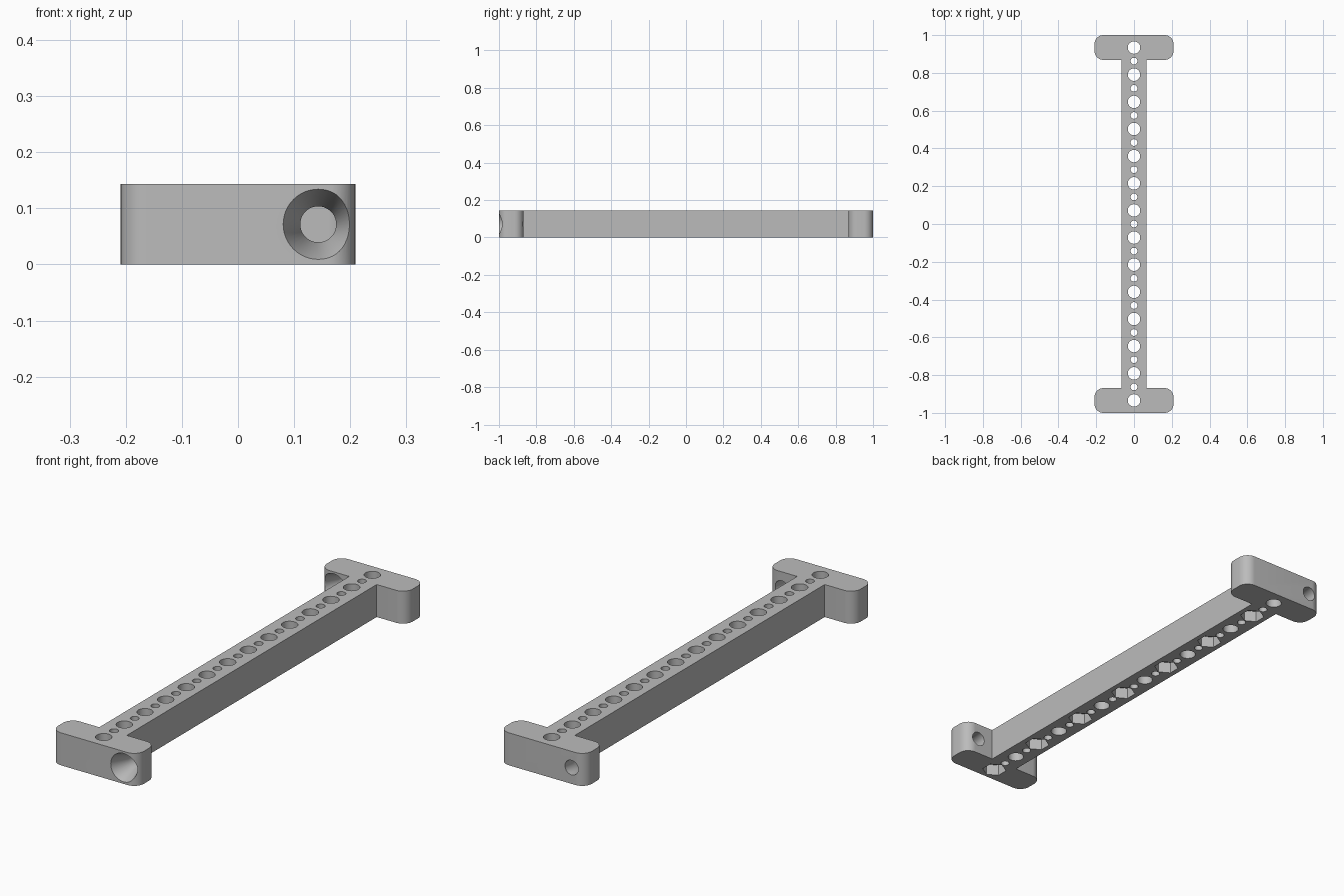
import bpy, bmesh
from math import sin, cos, pi, radians
from mathutils import Matrix, Vector

cube = bpy.data.objects.get("Cube")
if cube:
    bpy.data.objects.remove(cube, do_unlink=True)

HEIGHT = 0.143
END_X, BAR_X = 0.209, 0.067      # half widths of end blocks and bar
INNER_Y = 0.869                  # inner face of the end blocks
CORNER = 0.047
PITCH = 0.1437
HOLES = 14
SCREW_X = 0.143

grey = bpy.data.materials.new("plain_grey")
grey.use_nodes = True
colour = (0.5, 0.5, 0.5, 1)
grey.diffuse_color = colour
grey.node_tree.nodes["Principled BSDF"].inputs["Base Color"].default_value = colour


def make_object(name, bm):
    bmesh.ops.recalc_face_normals(bm, faces=bm.faces)
    mesh = bpy.data.meshes.new(name)
    bm.to_mesh(mesh)
    bm.free()
    mesh.materials.append(grey)
    obj = bpy.data.objects.new(name, mesh)
    bpy.context.collection.objects.link(obj)
    return obj


def add_lathe(bm, rings, sides, matrix, turn=0.0):
    """Closed solid through (radius, height) rings along local z."""
    loops = []
    for r, z in rings:
        angles = [turn + 2 * pi * i / sides for i in range(sides)]
        loops.append([bm.verts.new(matrix @ Vector((r * cos(a), r * sin(a), z)))
                      for a in angles])
    for low, high in zip(loops, loops[1:]):
        for i in range(sides):
            j = (i + 1) % sides
            bm.faces.new((low[i], low[j], high[j], high[i]))
    bm.faces.new(loops[0])
    bm.faces.new(loops[-1])


def arc(cx, cy, start):
    """Quarter round corner, anticlockwise from the start angle."""
    steps = 10
    return [(cx + CORNER * cos(start + pi / 2 * i / steps),
             cy + CORNER * sin(start + pi / 2 * i / steps)) for i in range(steps + 1)]


# Bar with an end block at each end: one quarter-turn outline, repeated by half turn
cx = END_X - CORNER
half = [(BAR_X, INNER_Y)]
half += arc(cx, INNER_Y + CORNER, -pi / 2)
half += arc(cx, 1 - CORNER, 0)
half += arc(-cx, 1 - CORNER, pi / 2)
half += arc(-cx, INNER_Y + CORNER, pi)
half += [(-BAR_X, INNER_Y)]
outline = half + [(-x, -y) for x, y in half]
bm = bmesh.new()
face = bm.faces.new([bm.verts.new((x, y, 0)) for x, y in outline])
top = bmesh.ops.extrude_face_region(bm, geom=[face])["geom"]
bmesh.ops.translate(bm, vec=(0, 0, HEIGHT),
                    verts=[v for v in top if isinstance(v, bmesh.types.BMVert)])
bracket = make_object("mounting_bar", bm)

# Cutter for alternating large and small holes, and the two screw holes
bm = bmesh.new()
for i in range(2 * HOLES - 1):
    radius = 0.018 if i % 2 else 0.033
    y = (i - HOLES + 1) * PITCH / 2
    add_lathe(bm, [(radius, -0.05), (radius, HEIGHT + 0.05)], 40,
              Matrix.Translation((0, y, 0)))
lead, depth, wide, narrow = 0.01, 0.078, 0.0625, 0.032
flare = wide + (wide - narrow) * lead / depth
for x, y in ((SCREW_X, -1), (-SCREW_X, INNER_Y)):
    place = Matrix.Translation((x, y, HEIGHT / 2)) @ Matrix.Rotation(-pi / 2, 4, 'X')
    add_lathe(bm, [(flare, -lead), (narrow, depth), (narrow, 0.18)], 48, place)
hole_cutter = make_object("hole_cutter", bm)

# Cutter for hexagonal nut pockets under every other large hole
bm = bmesh.new()
for i in range(0, HOLES, 2):
    y = (i - (HOLES - 1) / 2) * PITCH
    add_lathe(bm, [(0.051, -0.05), (0.051, 0.05)], 6,
              Matrix.Translation((0, y, 0)), turn=pi / 6)
nut_cutter = make_object("nut_pocket_cutter", bm)

# Apply the cuts
bpy.ops.object.select_all(action='DESELECT')
bpy.context.view_layer.objects.active = bracket
bracket.select_set(True)
for cutter in (hole_cutter, nut_cutter):
    cutter.hide_render = True
    mod = bracket.modifiers.new(cutter.name, 'BOOLEAN')
    mod.operation = 'DIFFERENCE'
    mod.solver = 'EXACT'
    mod.object = cutter
    bpy.ops.object.modifier_apply(modifier=mod.name)
    bpy.data.objects.remove(cutter, do_unlink=True)
bpy.ops.object.shade_smooth_by_angle(angle=radians(30))
